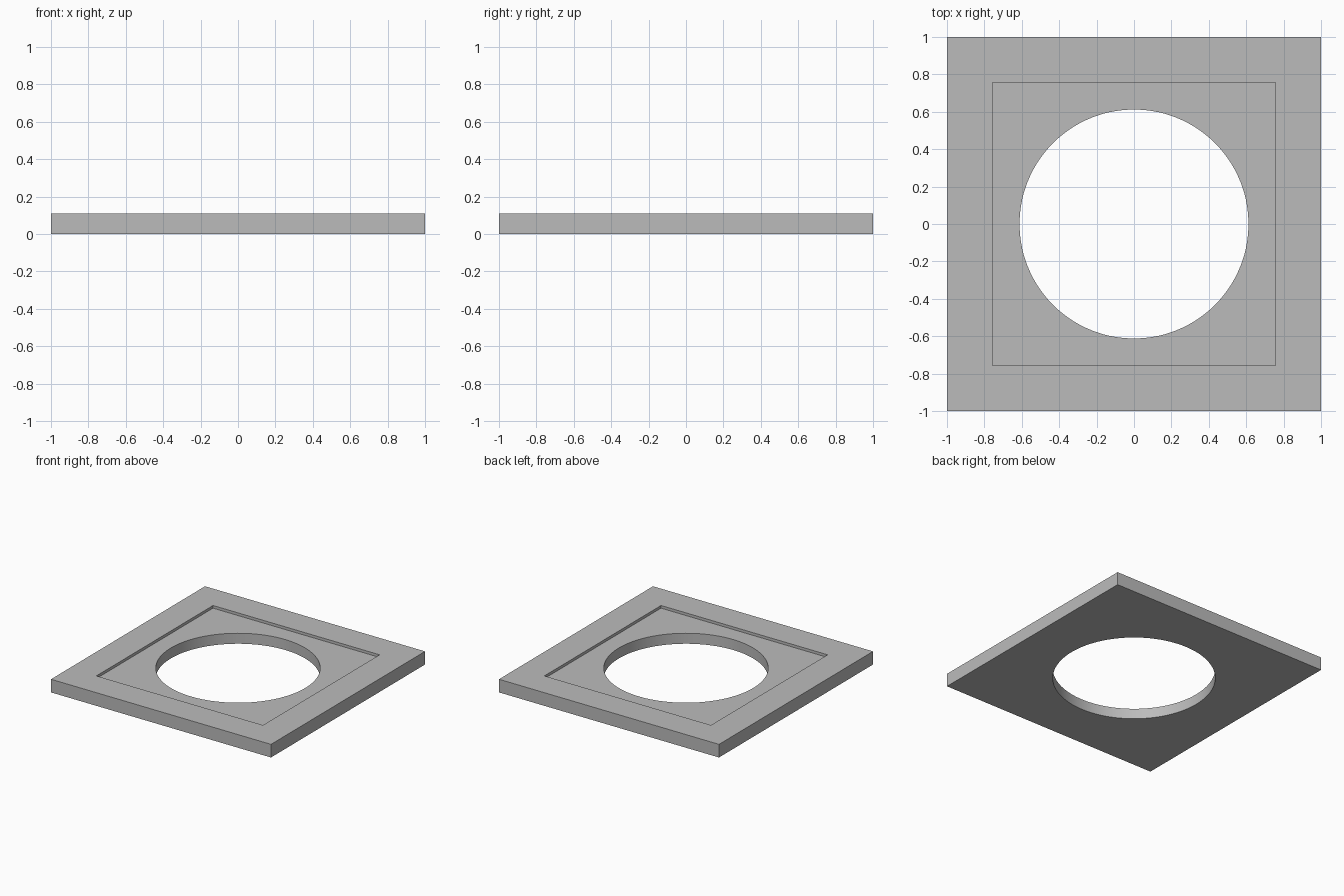
import bpy
import bmesh
import math

cube = bpy.data.objects.get("Cube")
if cube:
    bpy.data.objects.remove(cube, do_unlink=True)

THICK, RECESS, HALF, POCKET, RADIUS = 0.108, 0.022, 1.0, 0.757, 0.612
SEGMENTS = 128

grey = bpy.data.materials.new("plain grey")
grey.use_nodes = True
grey.diffuse_color = (0.5, 0.5, 0.5, 1)
grey.node_tree.nodes["Principled BSDF"].inputs["Base Color"].default_value = (0.5, 0.5, 0.5, 1)

bm = bmesh.new()


def square_ring(half, z):
    return [bm.verts.new((sx * half, sy * half, z))
            for sx, sy in ((1, 1), (-1, 1), (-1, -1), (1, -1))]


def circle_ring(z):
    angles = [math.tau * (i + 0.5) / SEGMENTS for i in range(SEGMENTS)]
    return [bm.verts.new((RADIUS * math.cos(a), RADIUS * math.sin(a), z)) for a in angles]


def bridge(a, b):
    n = len(a)
    return [bm.faces.new((a[i], a[(i + 1) % n], b[(i + 1) % n], b[i])) for i in range(n)]


def square_to_circle(square, circle):
    # one flat polygon per side, split along the axes through the corners
    q = SEGMENTS // 4
    for k in range(4):
        start = k * q + q // 2
        arc = [circle[(start + i) % SEGMENTS] for i in range(q + 1)]
        bm.faces.new([square[k], square[(k + 1) % 4]] + arc[::-1])


# Outer walls, top rim and the shallow square pocket
bottom = square_ring(HALF, 0)
top = square_ring(HALF, THICK)
rim = square_ring(POCKET, THICK)
floor = square_ring(POCKET, THICK - RECESS)
bridge(bottom, top)
bridge(top, rim)
bridge(rim, floor)

# Round opening through the pocket floor
upper = circle_ring(THICK - RECESS)
lower = circle_ring(0)
square_to_circle(floor, upper)
bore = bridge(upper, lower)
square_to_circle(bottom, lower)
for face in bore:
    face.smooth = True

bmesh.ops.recalc_face_normals(bm, faces=bm.faces)
bmesh.ops.triangulate(bm, faces=[f for f in bm.faces if len(f.verts) > 4])
mesh = bpy.data.meshes.new("square_plate")
bm.to_mesh(mesh)
bm.free()
mesh.materials.append(grey)

plate = bpy.data.objects.new("square_plate", mesh)
bpy.context.scene.collection.objects.link(plate)
bpy.context.view_layer.objects.active = plate
plate.select_set(True)
bpy.ops.object.shade_smooth_by_angle(angle=math.radians(30))
